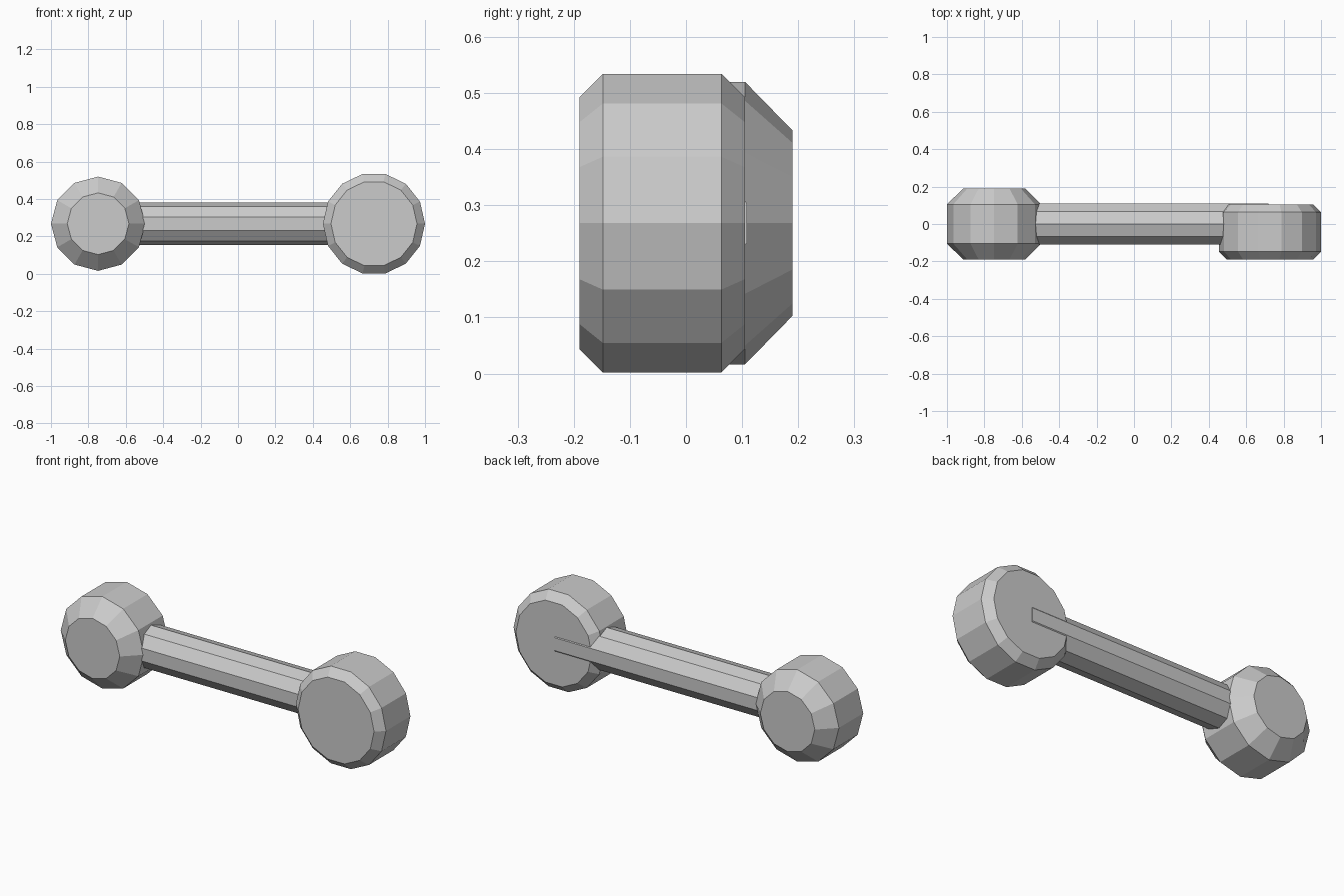
import bpy, bmesh
from math import sin, cos, tau

if "Cube" in bpy.data.objects:
    bpy.data.objects.remove(bpy.data.objects["Cube"])

CZ = 0.268  # height of the common axis plane


def lathe(name, sides, point, rings):
    """Closed flat-shaded body of rings; point(a, r, t) places a ring vertex."""
    bm = bmesh.new()
    loops = [[bm.verts.new(point(tau * i / sides, r, t)) for i in range(sides)]
             for t, r in rings]
    for a, b in zip(loops, loops[1:]):
        for i in range(sides):
            j = (i + 1) % sides
            bm.faces.new((a[i], a[j], b[j], b[i]))
    bm.faces.new(loops[0])
    bm.faces.new(loops[-1])
    bmesh.ops.recalc_face_normals(bm, faces=bm.faces)
    mesh = bpy.data.meshes.new(name)
    bm.to_mesh(mesh)
    bm.free()
    ob = bpy.data.objects.new(name, mesh)
    bpy.context.collection.objects.link(ob)
    return ob


def along_y(cx):
    return lambda a, r, t: (cx + r * cos(a), t, CZ + r * sin(a))


def along_x(a, r, t):
    return (t, r * sin(a), CZ + r * cos(a))


# Left end: 12-sided drum with wide chamfers
lathe("left_drum", 12, along_y(-0.748),
      [(-0.19, 0.165), (-0.105, 0.252), (0.105, 0.252), (0.19, 0.165)])

# Right end: 14-sided drum with narrow chamfers
lathe("right_drum", 14, along_y(0.727),
      [(-0.19, 0.23), (-0.148, 0.273), (0.063, 0.273), (0.105, 0.23)])

# Connecting bar: 10-sided rod running into both drums
lathe("bar", 10, along_x, [(-0.72, 0.114), (0.72, 0.114)])
